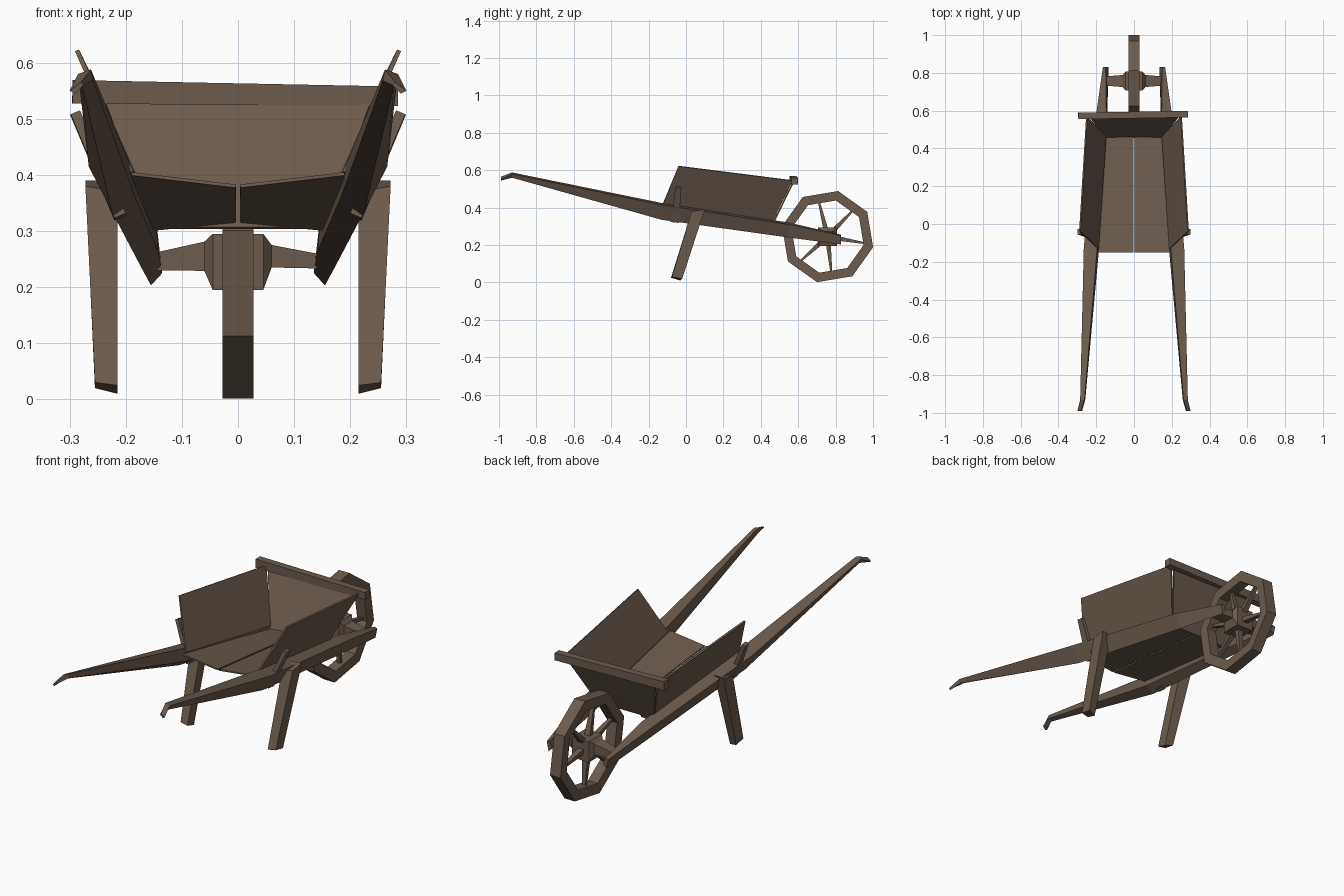
import bpy
from math import sin, cos, pi, radians
from mathutils import Vector

cube = bpy.data.objects.get("Cube")
if cube:
    bpy.data.objects.remove(cube)

wood = bpy.data.materials.new("dark brown wood")
wood.use_nodes = True
colour = (0.15, 0.105, 0.073, 1)
wood.diffuse_color = colour
wood.node_tree.nodes["Principled BSDF"].inputs["Base Color"].default_value = colour


def make(name, verts, faces, thickness=0):
    mesh = bpy.data.meshes.new(name)
    mesh.from_pydata([tuple(v) for v in verts], [], faces)
    mesh.materials.append(wood)
    ob = bpy.data.objects.new(name, mesh)
    bpy.context.collection.objects.link(ob)
    bpy.context.view_layer.objects.active = ob
    bpy.ops.object.mode_set(mode='EDIT')
    bpy.ops.mesh.select_all(action='SELECT')
    bpy.ops.mesh.normals_make_consistent(inside=False)
    bpy.ops.object.mode_set(mode='OBJECT')
    if thickness:
        mod = ob.modifiers.new("thickness", 'SOLIDIFY')
        mod.thickness = thickness
        mod.offset = 0
    return ob


def loft(name, rings):
    """Skin a row of equal-sized point rings and cap both ends."""
    n = len(rings[0])
    verts = [p for ring in rings for p in ring]
    faces = [(r * n + i, r * n + (i + 1) % n, (r + 1) * n + (i + 1) % n, (r + 1) * n + i)
             for r in range(len(rings) - 1) for i in range(n)]
    last = (len(rings) - 1) * n
    faces += [tuple(range(n)), tuple(range(last, last + n))]
    return make(name, verts, faces)


def bar(name, a, b, wa, wb, across=(1, 0, 0)):
    """Four-sided bar from a to b; each w is (width along across, depth)."""
    a, b = Vector(a), Vector(b)
    axis = (b - a).normalized()
    u = Vector(across)
    u = (u - axis * u.dot(axis)).normalized()
    v = axis.cross(u)
    ring = lambda c, w: [c + u * w[0] / 2 * i + v * w[1] / 2 * j
                         for i, j in ((-1, -1), (1, -1), (1, 1), (-1, 1))]
    return loft(name, [ring(a, wa), ring(b, wb)])


# Handle rails: y, then outer top, inner top, inner bottom, outer bottom as (x, z)
RAIL = [
    (-0.99, (0.300, 0.550), (0.280, 0.565), (0.275, 0.560), (0.290, 0.545)),
    (-0.93, (0.285, 0.580), (0.262, 0.588), (0.258, 0.568), (0.278, 0.560)),
    (-0.13, (0.266, 0.415), (0.195, 0.425), (0.185, 0.365), (0.225, 0.335)),
    (0.55, (0.205, 0.310), (0.146, 0.320), (0.142, 0.265), (0.175, 0.240)),
    (0.83, (0.165, 0.250), (0.150, 0.255), (0.135, 0.225), (0.155, 0.203)),
]

for side, s in (("left", 1), ("right", -1)):
    loft(side + "_handle_rail",
         [[(s * x, row[0], z) for x, z in row[1:]] for row in RAIL])

    # Leaning legs
    loft(side + "_leg", [
        [(s * x0, -0.08, 0.025), (s * x1, -0.075, 0.03), (s * x1, -0.02, 0.02), (s * x0, -0.03, 0.01)]
        if low else
        [(s * x0, 0.03, 0.37), (s * x1, 0.03, 0.38), (s * x1, 0.10, 0.39), (s * x0, 0.09, 0.39)]
        for low, x0, x1 in ((True, 0.215, 0.255), (False, 0.215, 0.272))])

    # Upright brace outside each side board
    bar(side + "_brace", (s * 0.21, -0.06, 0.325), (s * 0.29, -0.04, 0.51),
        (0.022, 0.045), (0.018, 0.03))

    # Side boards and floor halves
    make(side + "_side_board",
         [(s * 0.287, -0.04, 0.622), (s * 0.25, 0.57, 0.545),
          (s * 0.15, 0.46, 0.32), (s * 0.19, -0.13, 0.405)], [(0, 1, 2, 3)], 0.008)
    make(side + "_floor_board",
         [(s * 0.004, -0.15, 0.38), (s * 0.19, -0.15, 0.402),
          (s * 0.155, 0.46, 0.303), (s * 0.004, 0.46, 0.318)], [(0, 1, 2, 3)], 0.006)

# Sloping board next to the wheel, and its top rail
make("end_board", [(-0.15, 0.46, 0.305), (0.15, 0.46, 0.305),
                   (0.245, 0.58, 0.55), (-0.245, 0.58, 0.55)], [(0, 1, 2, 3)], 0.008)
bar("top_rail", (-0.295, 0.572, 0.548), (0.285, 0.582, 0.54),
    (0.035, 0.042), (0.035, 0.035), (0, 1, 0))

# Wheel rim: eight-sided ring with square section
C = Vector((0, 0.757, 0.245))


def polar(x, r, a):
    return C + Vector((x, r * cos(a), r * sin(a)))


N = 8
verts, faces = [], []
for k in range(N):
    a = 2 * pi * k / N - radians(13)
    verts += [polar(x, r, a) for x, r in ((-0.028, 0.25), (0.028, 0.25), (0.026, 0.198), (-0.026, 0.198))]
    for i in range(4):
        j, nk = (i + 1) % 4, (k + 1) % N
        faces.append((4 * k + i, 4 * k + j, 4 * nk + j, 4 * nk + i))
make("wheel_rim", verts, faces)

# Thin tapered spokes
for k, deg in enumerate((-10, 46, 104, 162, 222, 276)):
    a = radians(deg)
    bar("spoke_%d" % (k + 1), polar(0, 0.04, a), polar(0, 0.205, a), (0.03, 0.026), (0.016, 0.009))

# Hub with an axle narrowing to the rails
loft("hub_and_axle", [
    [(x, C.y - d, C.z - h + lift), (x, C.y + d, C.z - h + lift),
     (x, C.y + d, C.z + h + lift), (x, C.y - d, C.z + h + lift)]
    for x, d, h, lift in ((-0.155, 0.024, 0.015, 0), (-0.06, 0.032, 0.026, 0.01),
                          (-0.045, 0.05, 0.05, 0), (0.045, 0.05, 0.05, 0),
                          (0.06, 0.032, 0.02, 0.01), (0.155, 0.024, 0.012, 0))])
